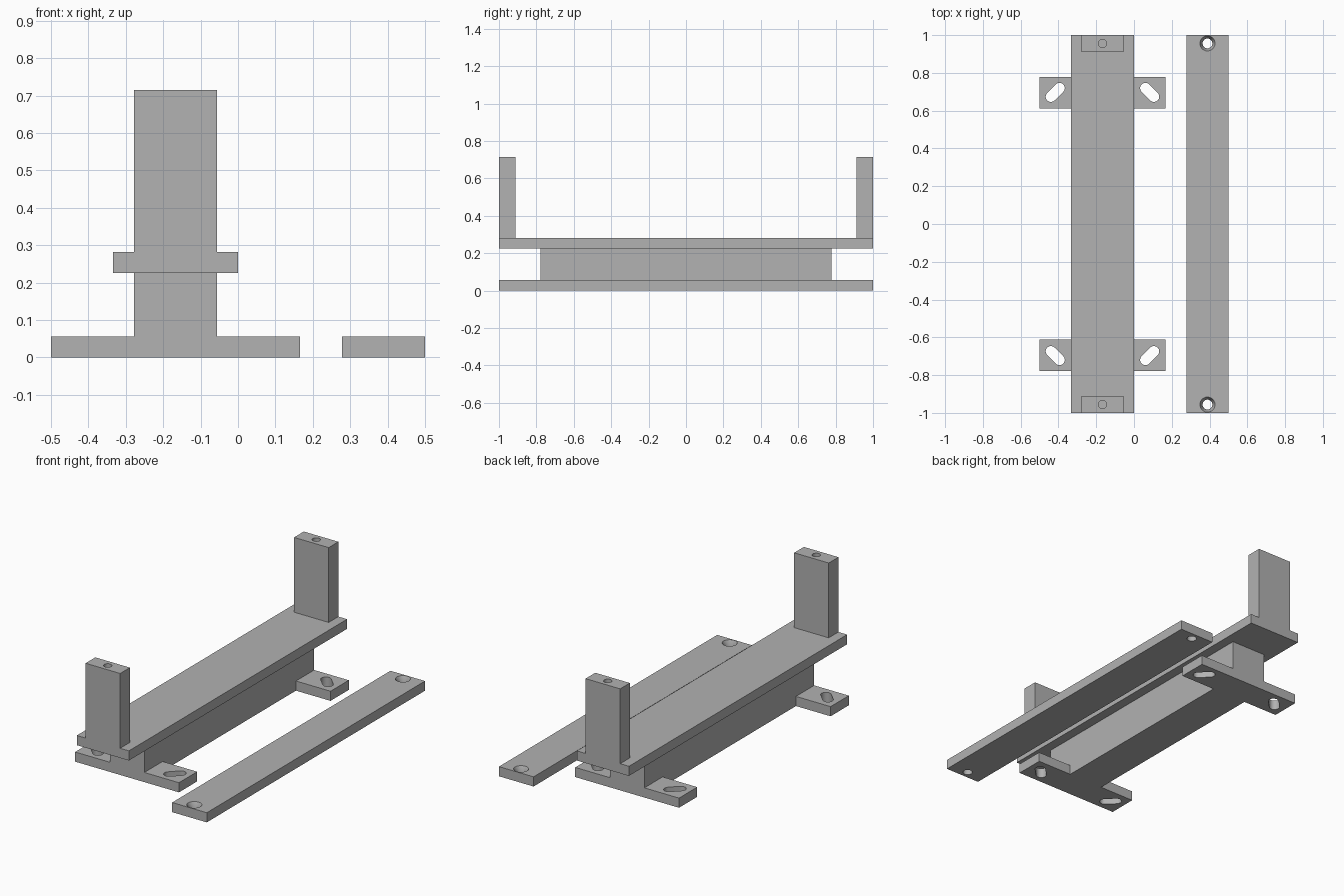
import bpy, bmesh, math
from mathutils import Vector

cube = bpy.data.objects.get("Cube")
if cube:
    bpy.data.objects.remove(cube, do_unlink=True)

# Single grey plastic colour
grey = bpy.data.materials.new("grey plastic")
grey.use_nodes = True
colour = (0.445, 0.445, 0.445, 1)
grey.diffuse_color = colour
grey.node_tree.nodes["Principled BSDF"].inputs["Base Color"].default_value = colour

MID = -0.167      # centre line of the stand
THICK = 0.056     # plate thickness


def add_object(name, bm):
    bmesh.ops.recalc_face_normals(bm, faces=bm.faces)
    mesh = bpy.data.meshes.new(name)
    bm.to_mesh(mesh)
    bm.free()
    mesh.materials.append(grey)
    ob = bpy.data.objects.new(name, mesh)
    bpy.context.collection.objects.link(ob)
    return ob


def box(name, low, high):
    low, high = Vector(low), Vector(high)
    bm = bmesh.new()
    bmesh.ops.create_cube(bm, size=1)
    for v in bm.verts:
        v.co = (low + high) / 2 + v.co * (high - low)
    return add_object(name, bm)


def cone(x, y, z0, z1, r0, r1):
    bm = bmesh.new()
    bmesh.ops.create_cone(bm, cap_ends=True, segments=32, radius1=r0, radius2=r1, depth=z1 - z0)
    bmesh.ops.translate(bm, vec=(x, y, (z0 + z1) / 2), verts=bm.verts)
    return add_object("cutter", bm)


def slot(x, y, angle, half, radius):
    # Rounded slot outline, extruded through the plate
    bm = bmesh.new()
    verts = []
    for i in range(34):
        end = 1 if i < 17 else -1
        a = math.pi * (i if i < 17 else i - 1) / 16 - math.pi / 2
        px, py = end * half + radius * math.cos(a), radius * math.sin(a)
        verts.append(bm.verts.new((x + px * math.cos(angle) - py * math.sin(angle),
                                   y + px * math.sin(angle) + py * math.cos(angle), -0.1)))
    face = bm.faces.new(verts)
    side = bmesh.ops.extrude_face_region(bm, geom=[face])
    bmesh.ops.translate(bm, vec=(0, 0, 0.25),
                        verts=[g for g in side["geom"] if isinstance(g, bmesh.types.BMVert)])
    return add_object("cutter", bm)


def cut(ob, *cutters):
    for c in cutters:
        mod = ob.modifiers.new("hole", "BOOLEAN")
        mod.operation = "DIFFERENCE"
        mod.solver = "EXACT"
        mod.object = c
        bpy.context.view_layer.update()
        deps = bpy.context.evaluated_depsgraph_get()
        mesh = bpy.data.meshes.new_from_object(ob.evaluated_get(deps))
        ob.modifiers.clear()
        ob.data = mesh
        bpy.data.objects.remove(c, do_unlink=True)


# Web and long shelf
box("web", (MID - 0.111, -0.778, 0), (MID + 0.111, 0.778, 0.225))
box("shelf", (MID - 0.167, -1, 0.225), (MID + 0.167, 1, 0.281))

# Separate clamping bar with countersunk holes
bar = box("clamp_bar", (0.278, -1, 0), (0.5, 1, THICK))

for sy, end in ((-1, "front"), (1, "back")):
    # Upright post with a blind screw hole
    y0, y1 = sorted((sy * 0.911, sy))
    post = box(end + "_post", (MID - 0.111, y0, 0.281), (MID + 0.111, y1, 0.715))
    hole_y = sy * 0.956
    cut(post, cone(MID, hole_y, 0.45, 0.75, 0.022, 0.022))
    cut(bar, cone(0.389, hole_y, -0.1, 0.2, 0.026, 0.026),
        cone(0.389, hole_y, 0.028, 0.06, 0.026, 0.042))

    # Mounting feet with diagonal slots
    for sx, side in ((-1, "right"), (1, "left")):
        x0, x1 = sorted((MID + sx * 0.111, MID + sx * 0.333))
        y0, y1 = sorted((sy * 0.611, sy * 0.778))
        foot = box(f"{end}_{side}_foot", (x0, y0, 0), (x1, y1, THICK))
        cut(foot, slot(MID + sx * 0.25, sy * 0.697, -sx * sy * math.pi / 4, 0.032, 0.028))

# Smooth the hole walls, keep the plate edges sharp
for ob in bpy.context.scene.objects:
    if ob.type == "MESH" and grey.name in ob.data.materials:
        bpy.ops.object.select_all(action="DESELECT")
        ob.select_set(True)
        bpy.context.view_layer.objects.active = ob
        bpy.ops.object.shade_smooth_by_angle(angle=math.radians(30))
